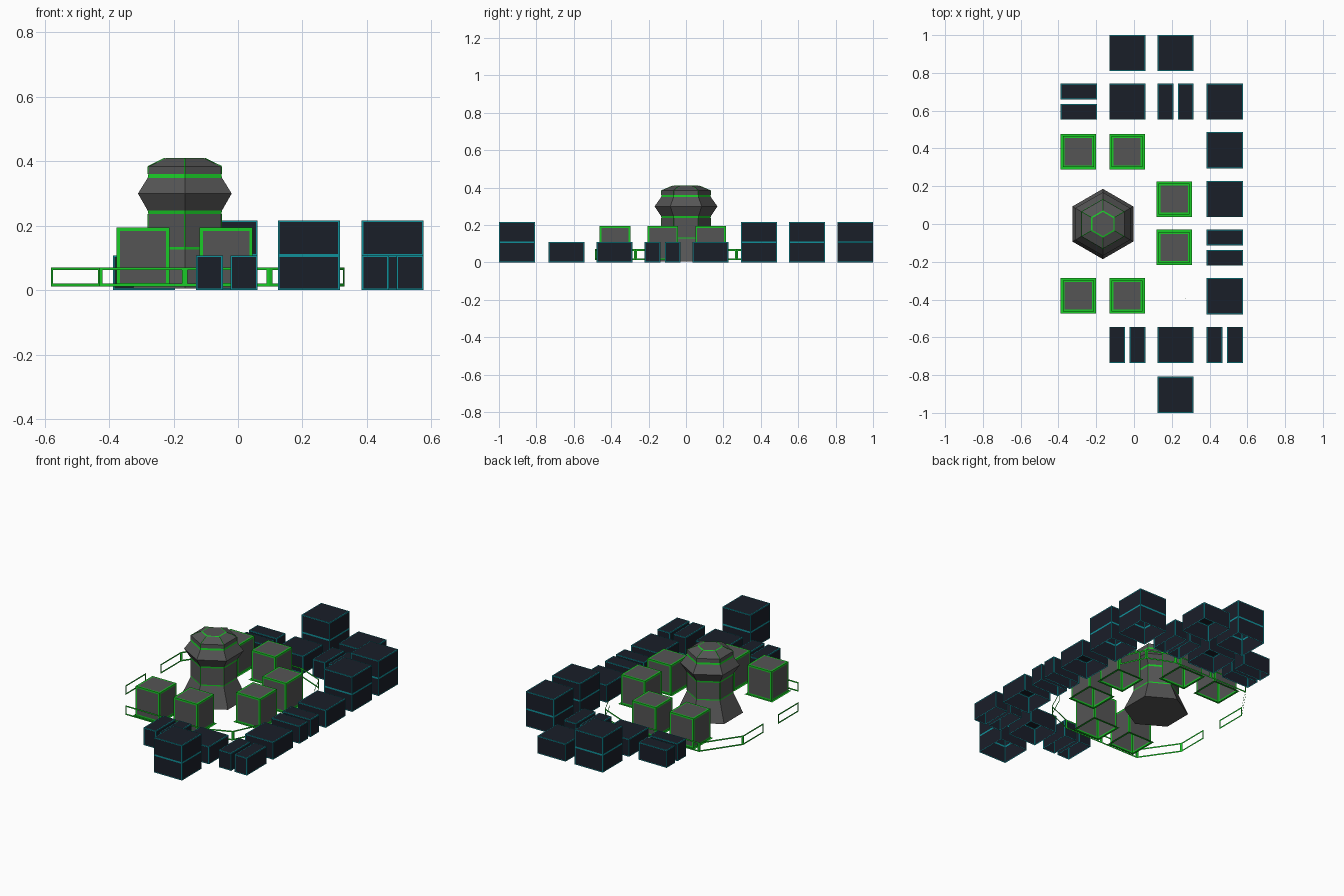
import bpy, bmesh, math
from mathutils import Vector

if "Cube" in bpy.data.objects:
    bpy.data.objects.remove(bpy.data.objects["Cube"])


def material(name, rgb):
    m = bpy.data.materials.new(name)
    m.diffuse_color = (*rgb, 1)
    m.use_nodes = True
    m.node_tree.nodes["Principled BSDF"].inputs["Base Color"].default_value = m.diffuse_color
    return m


NAVY = material("navy", (0.010, 0.013, 0.022))
TEAL = material("teal", (0.005, 0.28, 0.32))
GREY = material("dark_grey", (0.09, 0.09, 0.09))
GREEN = material("green", (0.01, 0.60, 0.02))


def finish(bm, name, mats):
    me = bpy.data.meshes.new(name)
    bm.to_mesh(me)
    bm.free()
    for m in mats:
        me.materials.append(m)
    ob = bpy.data.objects.new(name, me)
    bpy.context.collection.objects.link(ob)
    return ob


def add_box(bm, x0, x1, y0, y1, z0, z1, rim, cap=True):
    """Box open at the bottom, every face framed by a coloured rim."""
    lo = [bm.verts.new((x, y, z0)) for x, y in ((x0, y0), (x1, y0), (x1, y1), (x0, y1))]
    hi = [bm.verts.new((v.co.x, v.co.y, z1)) for v in lo]
    faces = [bm.faces.new((lo[i], lo[(i + 1) % 4], hi[(i + 1) % 4], hi[i])) for i in range(4)]
    if cap:
        faces.append(bm.faces.new(hi))
    bm.normal_update()
    frame = bmesh.ops.inset_individual(bm, faces=faces, thickness=rim, use_even_offset=True)
    for f in frame["faces"]:
        f.material_index = 1
    return lo


# Outer city blocks: (centre x, centre y, storeys, split axis)
W, H = 0.096, 0.108
blocks = [
    (-0.035, 0.905, 2, ""), (0.22, 0.905, 1, ""),
    (-0.292, 0.648, 1, "y"), (-0.035, 0.648, 1, ""), (0.22, 0.648, 1, "x"), (0.48, 0.648, 2, ""),
    (0.48, 0.39, 2, ""), (0.48, 0.132, 1, ""), (0.48, -0.125, 1, "y"), (0.48, -0.383, 1, ""),
    (-0.035, -0.64, 1, "x"), (0.22, -0.64, 1, ""), (0.48, -0.64, 1, "x"),
    (0.22, -0.904, 2, ""),
]
for cx, cy, storeys, split in blocks:
    bm = bmesh.new()
    halves = [(-W, -0.012), (0.012, W)] if split else [(-W, W)]
    for a, b in halves:
        xs = (a, b) if split == "x" else (-W, W)
        ys = (a, b) if split == "y" else (-W, W)
        for s in range(storeys):
            add_box(bm, cx + xs[0], cx + xs[1], cy + ys[0], cy + ys[1],
                    s * H, (s + 1) * H, 0.005, s == storeys - 1)
    finish(bm, "outer_block", [NAVY, TEAL])

# Inner blocks with a flat green skirt around the foot
B, S, Z0 = 0.082, 0.094, 0.012
for cx, cy in ((-0.295, 0.383), (-0.037, 0.383), (0.213, 0.132),
               (0.213, -0.124), (-0.295, -0.38), (-0.037, -0.38)):
    bm = bmesh.new()
    lo = add_box(bm, cx - B, cx + B, cy - B, cy + B, Z0, 0.194, 0.010)
    out = [bm.verts.new((cx + i * S, cy + j * S, Z0)) for i, j in ((-1, -1), (1, -1), (1, 1), (-1, 1))]
    for i in range(4):
        k = (i + 1) % 4
        bm.faces.new((out[i], out[k], lo[k], lo[i])).material_index = 1
    finish(bm, "inner_block", [GREY, GREEN])

# Six-sided central tower: (radius, z, material of the segment above)
TX = -0.165
profile = [(0.186, 0.006, 0), (0.131, 0.127, 1), (0.131, 0.134, 0), (0.131, 0.237, 1),
           (0.133, 0.247, 0), (0.168, 0.300, 0), (0.133, 0.349, 1), (0.131, 0.360, 0),
           (0.131, 0.384, 0), (0.072, 0.409, 1), (0.064, 0.411, 0)]


def corner(r, z, i):
    a = math.radians(90 + 60 * i)
    return Vector((TX + r * math.cos(a), r * math.sin(a), z))


bm = bmesh.new()
rings = [[bm.verts.new(corner(r, z, i)) for i in range(6)] for r, z, _ in profile]
for n in range(len(rings) - 1):
    for i in range(6):
        k = (i + 1) % 6
        f = bm.faces.new((rings[n][i], rings[n][k], rings[n + 1][k], rings[n + 1][i]))
        f.material_index = profile[n][2]
bm.faces.new(rings[-1])
bm.faces.new(rings[0][::-1])
finish(bm, "central_tower", [GREY, GREEN])

# Thin green ribs on the tower corners
bm = bmesh.new()
for n in (2, 7, 8):
    for i in range(6):
        a, b = corner(*profile[n][:2], i), corner(*profile[n + 1][:2], i)
        d = b - a
        res = bmesh.ops.create_cone(bm, segments=4, radius1=0.002, radius2=0.002, depth=d.length)
        bmesh.ops.rotate(bm, verts=res["verts"], matrix=d.to_track_quat("Z", "Y").to_matrix())
        bmesh.ops.translate(bm, verts=res["verts"], vec=(a + b) / 2)
finish(bm, "tower_ribs", [GREEN])

# Perimeter fence: flat open frames, mirrored front to back
path = [(-0.58, 0.07), (-0.58, 0.27), (-0.43, 0.487), (-0.165, 0.487),
        (0.098, 0.487), (0.26, 0.42), (0.33, 0.27)]
ZB, ZT, BAR = 0.012, 0.071, 0.009
bm = bmesh.new()
for side in (1, -1):
    for p, q in zip(path, path[1:]):
        a, b = Vector((p[0], p[1] * side, 0)), Vector((q[0], q[1] * side, 0))
        d = (b - a).normalized() * BAR
        up = Vector((0, 0, 1))
        outer = [a + up * ZB, b + up * ZB, b + up * ZT, a + up * ZT]
        inner = [a + d + up * (ZB + BAR), b - d + up * (ZB + BAR),
                 b - d + up * (ZT - BAR), a + d + up * (ZT - BAR)]
        vo = [bm.verts.new(v) for v in outer]
        vi = [bm.verts.new(v) for v in inner]
        for i in range(4):
            k = (i + 1) % 4
            bm.faces.new((vo[i], vo[k], vi[k], vi[i]))
finish(bm, "perimeter_fence", [GREEN])
